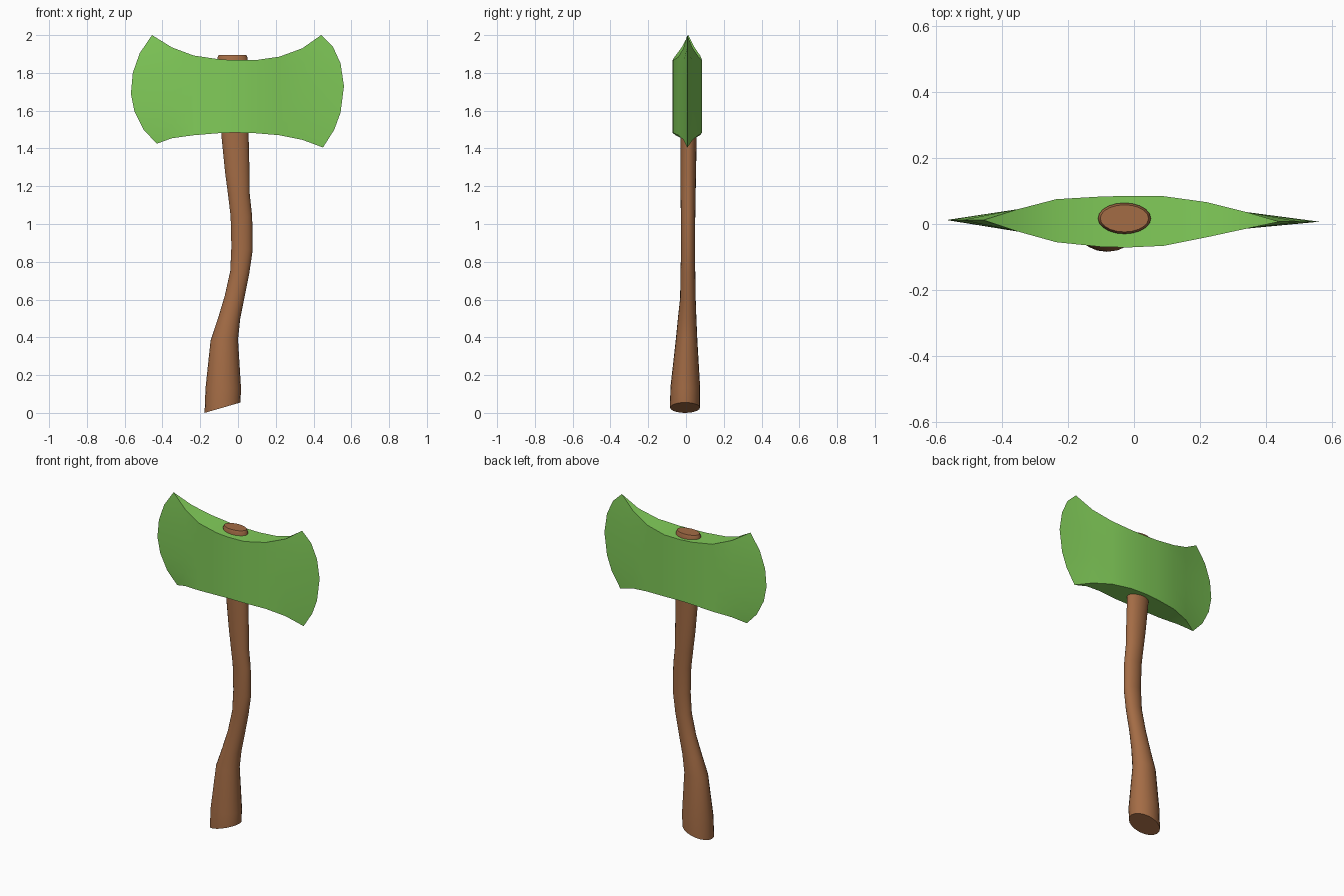
import bpy, math

if "Cube" in bpy.data.objects:
    bpy.data.objects.remove(bpy.data.objects["Cube"])


def make_object(name, verts, faces, color):
    mesh = bpy.data.meshes.new(name)
    mesh.from_pydata(verts, [], faces)
    mesh.update()
    obj = bpy.data.objects.new(name, mesh)
    bpy.context.collection.objects.link(obj)
    mat = bpy.data.materials.new(name + "_material")
    mat.diffuse_color = color
    mat.use_nodes = True
    mat.node_tree.nodes["Principled BSDF"].inputs["Base Color"].default_value = mat.diffuse_color
    mesh.materials.append(mat)
    bpy.ops.object.select_all(action='DESELECT')
    obj.select_set(True)
    bpy.context.view_layer.objects.active = obj
    bpy.ops.object.mode_set(mode='EDIT')
    bpy.ops.mesh.select_all(action='SELECT')
    bpy.ops.mesh.remove_doubles(threshold=0.0001)
    bpy.ops.mesh.normals_make_consistent(inside=False)
    bpy.ops.object.mode_set(mode='OBJECT')
    bpy.ops.object.shade_smooth_by_angle(angle=math.radians(35))
    return obj


# Handle: elliptical sections (left x, left z, right x, right z, y half width, y centre)
sections = [
    (-0.177, 0.000, 0.013, 0.055, 0.079, -0.005),
    (-0.172, 0.130, 0.016, 0.130, 0.079, -0.004),
    (-0.145, 0.385, 0.000, 0.390, 0.057, 0.003),
    (-0.106, 0.500, 0.012, 0.500, 0.049, 0.006),
    (-0.070, 0.620, 0.032, 0.600, 0.041, 0.010),
    (-0.041, 0.750, 0.060, 0.740, 0.039, 0.010),
    (-0.035, 0.880, 0.078, 0.865, 0.037, 0.011),
    (-0.039, 1.040, 0.075, 1.040, 0.038, 0.011),
    (-0.052, 1.150, 0.062, 1.160, 0.040, 0.011),
    (-0.068, 1.270, 0.061, 1.270, 0.041, 0.012),
    (-0.088, 1.470, 0.056, 1.470, 0.043, 0.014),
    (-0.109, 1.880, 0.051, 1.880, 0.047, 0.017),
    (-0.102, 1.895, 0.044, 1.895, 0.041, 0.017),
]
N = 20
verts, faces = [], []
for xl, zl, xr, zr, hy, cy in sections:
    for i in range(N):
        a = 2 * math.pi * i / N
        t = 0.5 + 0.5 * math.cos(a)
        verts.append((xl + (xr - xl) * t, cy + hy * math.sin(a), zl + (zr - zl) * t))
for s in range(len(sections) - 1):
    for i in range(N):
        j = (i + 1) % N
        faces.append((s * N + i, s * N + j, (s + 1) * N + j, (s + 1) * N + i))
faces.append(tuple(reversed(range(N))))
faces.append(tuple(range(len(verts) - N, len(verts))))
make_object("handle", verts, faces, (0.37, 0.15, 0.06, 1))

# Double axe head: cutting edges (x, z) bottom to top
left_edge = [(-0.430, 1.425), (-0.500, 1.500), (-0.548, 1.595), (-0.567, 1.690),
             (-0.557, 1.800), (-0.520, 1.905), (-0.455, 2.000)]
right_edge = [(0.450, 1.405), (0.510, 1.500), (0.543, 1.590), (0.561, 1.730),
              (0.543, 1.850), (0.502, 1.940), (0.440, 2.000)]
# Columns between the edges (x, bottom z, top z, y half width, y centre)
body = [
    (-0.350, 1.454, 1.935, 0.034, 0.011),
    (-0.235, 1.470, 1.892, 0.065, 0.010),
    (-0.100, 1.481, 1.872, 0.076, 0.007),
    (-0.020, 1.484, 1.867, 0.078, 0.007),
    (0.090, 1.481, 1.867, 0.075, 0.009),
    (0.220, 1.470, 1.886, 0.053, 0.013),
    (0.340, 1.446, 1.930, 0.025, 0.011),
]
R = 7
columns = [[(x, z, 0.0, 0.012) for x, z in left_edge]]
for x, zb, zt, hy, cy in body:
    columns.append([(x, zb + (zt - zb) * r / (R - 1), hy, cy) for r in range(R)])
columns.append([(x, z, 0.0, 0.007) for x, z in right_edge])

verts, faces = [], []
for side in (-1, 1):
    for col in columns:
        verts += [(x, cy + side * hy, z) for x, z, hy, cy in col]
half = len(columns) * R
for c in range(len(columns) - 1):
    a, b = c * R, (c + 1) * R
    for r in range(R - 1):
        faces.append((a + r, b + r, b + r + 1, a + r + 1))
        faces.append((half + a + r, half + a + r + 1, half + b + r + 1, half + b + r))
    # top and bottom of the head
    for r in (0, R - 1):
        faces.append((a + r, b + r, half + b + r, half + a + r))
make_object("axe_head", verts, faces, (0.22, 0.60, 0.10, 1))
